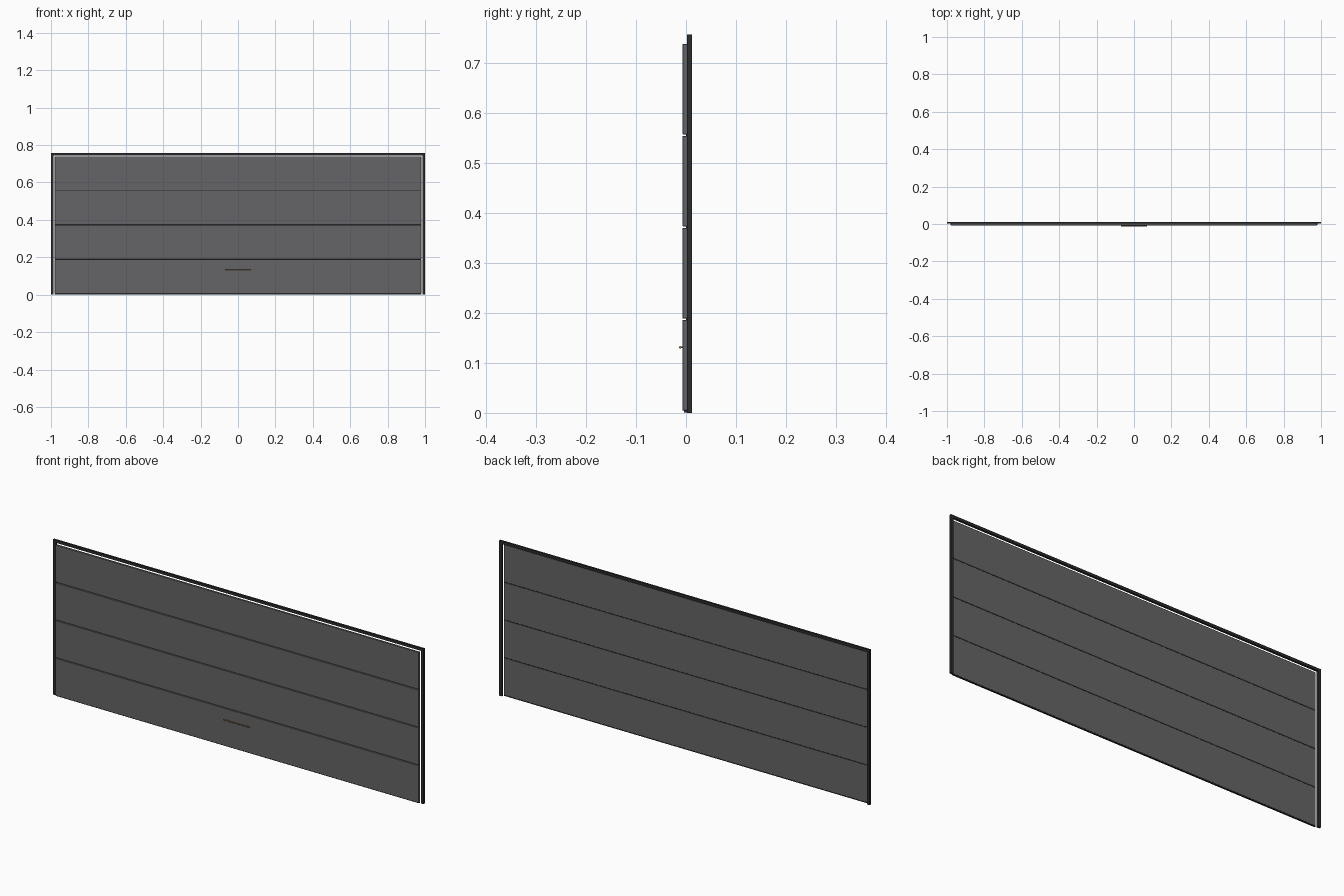
import bpy, math

if "Cube" in bpy.data.objects:
    bpy.data.objects.remove(bpy.data.objects["Cube"])


def material(name, rgb):
    m = bpy.data.materials.new(name)
    m.diffuse_color = (*rgb, 1)
    m.use_nodes = True
    m.node_tree.nodes["Principled BSDF"].inputs["Base Color"].default_value = m.diffuse_color
    return m


PANEL = material("slate_grey", (0.13, 0.13, 0.135))
DARK = material("dark_frame", (0.025, 0.025, 0.028))
COPPER = material("bronze", (0.22, 0.13, 0.07))


def box(name, x, y, z, mat, bevel=0):
    """Box from (min, max) ranges on each axis."""
    r = (x, y, z)
    bpy.ops.mesh.primitive_cube_add(size=1, location=[(a + b) / 2 for a, b in r])
    o = bpy.context.object
    o.name = name
    o.scale = [b - a for a, b in r]
    bpy.ops.object.transform_apply(location=False, rotation=False, scale=True)
    o.data.materials.append(mat)
    if bevel:
        b = o.modifiers.new("bevel", "BEVEL")
        b.width = bevel
        b.segments = 1
    return o


# Frame: two jambs and a head
FRAME_Y = (0.002, 0.012)
for side, s in (("left", -1), ("right", 1)):
    box(f"{side}_jamb", sorted((s * 0.986, s * 1.0)), FRAME_Y, (0, 0.757), DARK)
box("head_rail", (-0.986, 0.986), FRAME_Y, (0.744, 0.757), DARK)

# Four stacked door sections, with a dark seal behind each joint
BOTTOM, PITCH, GAP = 0.005, 0.1842, 0.0035
for i in range(4):
    z = BOTTOM + i * PITCH
    box(f"door_section_{i + 1}", (-0.98, 0.98), (-0.007, 0.003),
        (z, z + PITCH - GAP), PANEL, 0.0006)
    if i:
        box(f"joint_seal_{i}", (-0.98, 0.98), (0.0, 0.0025),
            (z - GAP, z), DARK)

# Weather strip along the floor
box("bottom_seal", (-0.98, 0.98), (-0.004, 0.003), (0.001, 0.005), DARK)

# Pull handle with two short posts
bpy.ops.mesh.primitive_cylinder_add(vertices=16, radius=0.0025, depth=0.14,
                                    location=(0, -0.0115, 0.131),
                                    rotation=(0, math.pi / 2, 0))
bar = bpy.context.object
bar.name = "handle_bar"
bar.data.materials.append(COPPER)
bpy.ops.object.shade_smooth_by_angle()
for side, s in (("left", -1), ("right", 1)):
    box(f"{side}_handle_post", (s * 0.06 - 0.002, s * 0.06 + 0.002),
        (-0.011, -0.0065), (0.1295, 0.1325), COPPER)
